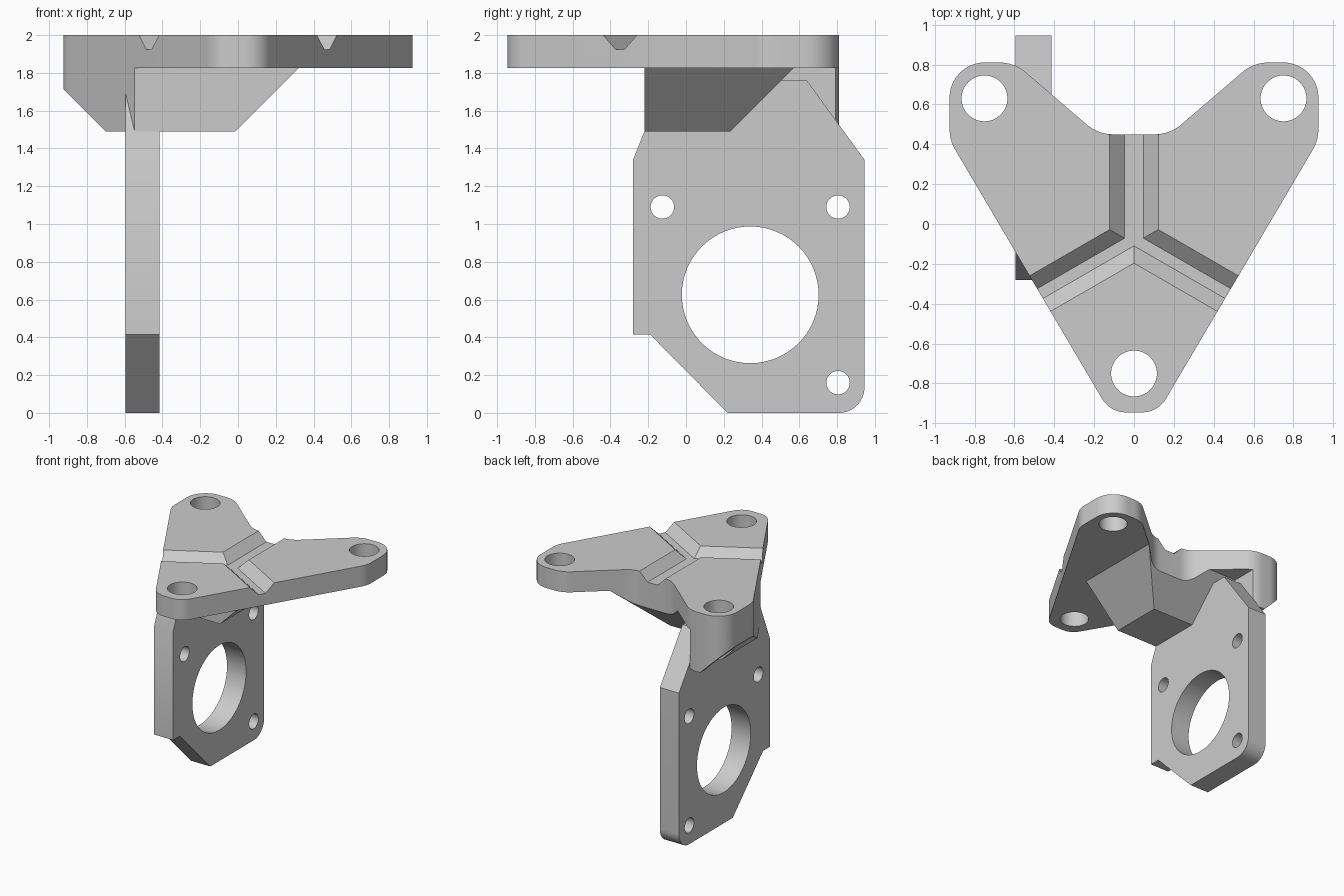
import bpy, bmesh, math
from mathutils import Vector

cube = bpy.data.objects.get("Cube")
if cube:
    bpy.data.objects.remove(cube, do_unlink=True)

grey = bpy.data.materials.new("plain_grey")
grey.use_nodes = True
grey.diffuse_color = (0.6, 0.6, 0.6, 1)
grey.node_tree.nodes["Principled BSDF"].inputs["Base Color"].default_value = (0.6, 0.6, 0.6, 1)


def loft(name, ring_a, ring_b):
    """Closed solid between two matching rings of points."""
    bm = bmesh.new()
    a = [bm.verts.new(p) for p in ring_a]
    b = [bm.verts.new(p) for p in ring_b]
    bm.faces.new(a)
    bm.faces.new(b)
    for i in range(len(a)):
        j = (i + 1) % len(a)
        bm.faces.new((a[i], a[j], b[j], b[i]))
    bmesh.ops.recalc_face_normals(bm, faces=bm.faces)
    mesh = bpy.data.meshes.new(name)
    bm.to_mesh(mesh)
    bm.free()
    mesh.materials.append(grey)
    obj = bpy.data.objects.new(name, mesh)
    bpy.context.collection.objects.link(obj)
    return obj


def prism(name, points, axis, low, high):
    """Extrude a 2D outline along one axis."""
    def place(p, h):
        q = list(p)
        q.insert("xyz".index(axis), h)
        return q
    return loft(name, [place(p, low) for p in points], [place(p, high) for p in points])


def circle(u, v, r, n=64):
    return [(u + r * math.cos(math.tau * i / n), v + r * math.sin(math.tau * i / n)) for i in range(n)]


def rounded(corners, steps=10):
    """Outline from (u, v, radius) corners, filleted."""
    out = []
    for i, (u, v, r) in enumerate(corners):
        p = Vector((u, v))
        if r == 0:
            out.append((u, v))
            continue
        d1 = (Vector(corners[i - 1][:2]) - p).normalized()
        d2 = (Vector(corners[(i + 1) % len(corners)][:2]) - p).normalized()
        half = d1.angle(d2) / 2
        centre = p + (d1 + d2).normalized() * r / math.sin(half)
        start = p + d1 * r / math.tan(half) - centre
        end = p + d2 * r / math.tan(half) - centre
        for k in range(steps + 1):
            spoke = start.lerp(end, k / steps).normalized()
            out.append(tuple(centre + spoke * r))
    return out


def combine(obj, tool, operation):
    mod = obj.modifiers.new("combine", "BOOLEAN")
    mod.operation, mod.solver, mod.object = operation, "EXACT", tool
    bpy.context.view_layer.objects.active = obj
    bpy.ops.object.modifier_apply(modifier=mod.name)
    bpy.data.objects.remove(tool, do_unlink=True)


def finish(obj):
    bpy.ops.object.select_all(action="DESELECT")
    obj.select_set(True)
    bpy.context.view_layer.objects.active = obj
    bpy.ops.object.shade_smooth_by_angle(angle=math.radians(25))


# Three-armed outline, left half mirrored to the right
half = [(-0.18, 0.45, 0.2), (-0.6, 0.81, 0.2), (-0.925, 0.81, 0.175),
        (-0.925, 0.42, 0.2), (-0.12, -0.945, 0.14)]
outline = rounded(half + [(-x, y, r) for x, y, r in reversed(half)])

# Slab with the gussets beneath it, trimmed to the outline
UNDER, GUSSET, SINK = 1.825, 1.49, 1.9
rise = SINK - GUSSET
plate = prism("arm_plate", [(-1.2, -1.2), (1.2, -1.2), (1.2, 1.2), (-1.2, 1.2)], "z", UNDER, 2.1)
side_gusset = prism("side_gusset", [(-0.70, GUSSET), (-0.59, GUSSET), (-0.59, SINK),
                                    (-0.70 - rise, SINK)], "y", -0.5, 1.1)


def gusset_ring(z):
    x, y = -0.015 + z - GUSSET, 0.235 + z - GUSSET
    return [(-0.65, -0.22, z), (x, -0.22, z), (x, y, z), (-0.65, y, z)]


inner_gusset = loft("inner_gusset", gusset_ring(GUSSET), gusset_ring(SINK))
combine(plate, side_gusset, "UNION")
combine(plate, inner_gusset, "UNION")
combine(plate, prism("trim", outline, "z", 1.2, 2.0), "INTERSECT")

# Arm holes
for x, y in ((0, -0.75), (-0.75, 0.63), (0.75, 0.63)):
    combine(plate, prism("hole", circle(x, y, 0.115), "z", 1, 2.2), "DIFFERENCE")

# Tapered grooves meeting near the middle
FLOOR, TOP, HUB = 1.925, 2.02, -0.077


def section(floor_half):
    top_half = floor_half + TOP - FLOOR
    return [(-floor_half, FLOOR), (floor_half, FLOOR), (top_half, TOP), (-top_half, TOP)]


combine(plate, prism("groove", section(0.047), "y", HUB, 0.7), "DIFFERENCE")
slope = math.tan(math.radians(30))
for side in (-1, 1):
    start = [(0, HUB + u / math.cos(math.radians(30)), z) for u, z in section(0.0285)]
    end = [(side, y - slope, z) for _, y, z in start]
    combine(plate, loft("groove", start, end), "DIFFERENCE")
finish(plate)

# Upright mounting flange with its bore and screw holes
profile = rounded([(-0.28, 1.34, 0), (-0.28, 0.415, 0), (-0.19, 0.415, 0), (0.22, 0, 0),
                   (0.945, 0, 0.135), (0.945, 1.34, 0), (0.64, 1.76, 0), (-0.112, 1.76, 0)])
flange = prism("mounting_flange", profile, "x", -0.595, -0.415)
for y, z, r in ((0.34, 0.625, 0.362), (-0.125, 1.09, 0.062), (0.805, 1.09, 0.062), (0.805, 0.16, 0.062)):
    combine(flange, prism("bore", circle(y, z, r), "x", -1, 0), "DIFFERENCE")
finish(flange)
